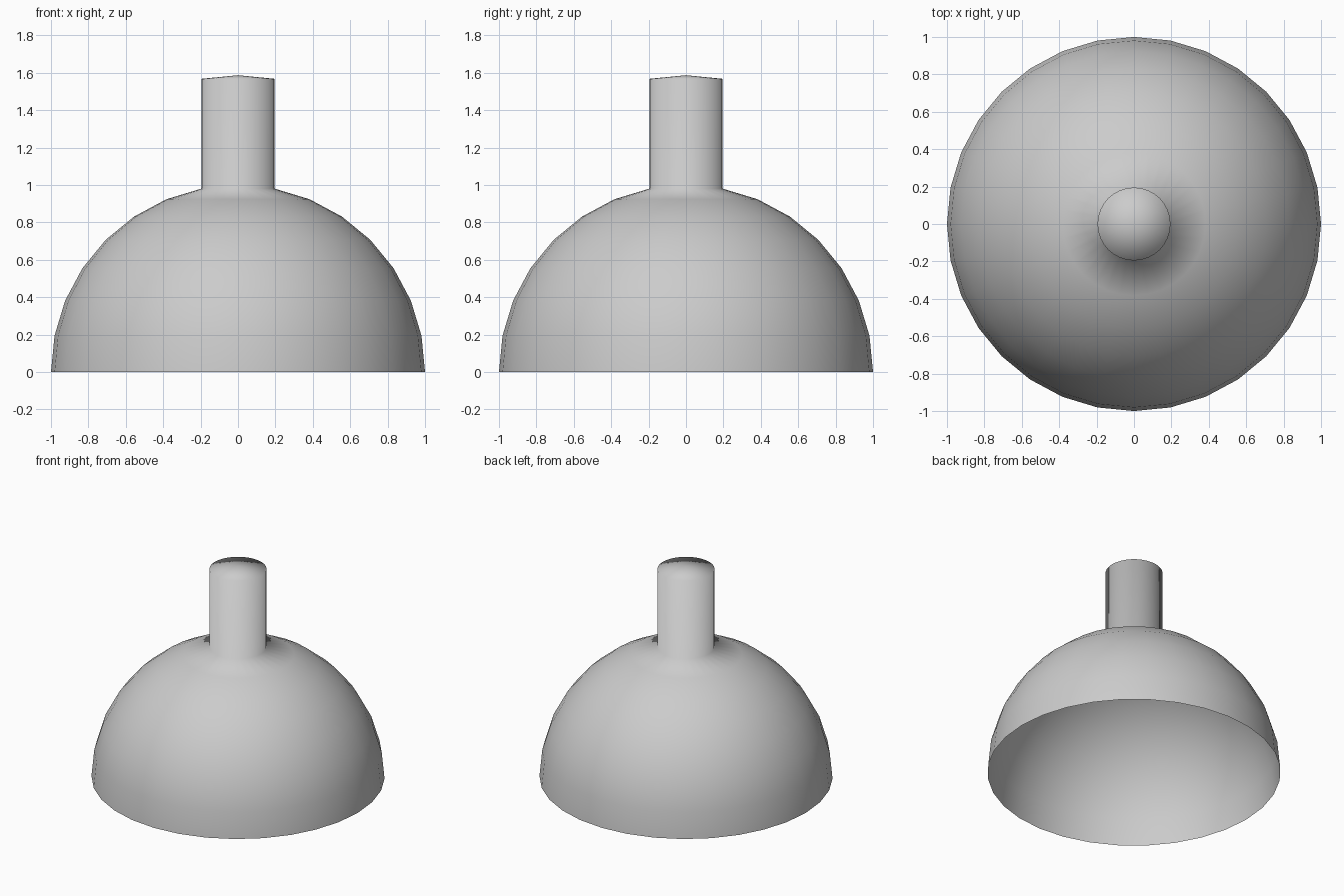
import bpy, bmesh
from mathutils import Vector

if "Cube" in bpy.data.objects:
    bpy.data.objects.remove(bpy.data.objects["Cube"])

bm = bmesh.new()

# Open hemispherical dome: lower half of a sphere removed
bmesh.ops.create_uvsphere(bm, u_segments=32, v_segments=16, radius=1.0)
bmesh.ops.delete(bm, geom=[v for v in bm.verts if v.co.z < -0.01], context='VERTS')

# Stem: the polar cap pulled straight up
cap = [f for f in bm.faces if f.calc_center_median().z > 0.975]
ext = bmesh.ops.extrude_face_region(bm, geom=cap)
top = [g for g in ext["geom"] if isinstance(g, bmesh.types.BMVert)]
bmesh.ops.translate(bm, verts=top, vec=Vector((0, 0, 0.587)))
old = [f for f in cap if f.is_valid]
if old:
    bmesh.ops.delete(bm, geom=old, context='FACES')
for v in [v for v in bm.verts if not v.link_faces]:
    bm.verts.remove(v)

# Smooth shading throughout
for f in bm.faces:
    f.smooth = True

mesh = bpy.data.meshes.new("dome_with_stem")
bm.to_mesh(mesh)
bm.free()
bpy.context.collection.objects.link(bpy.data.objects.new("dome_with_stem", mesh))
